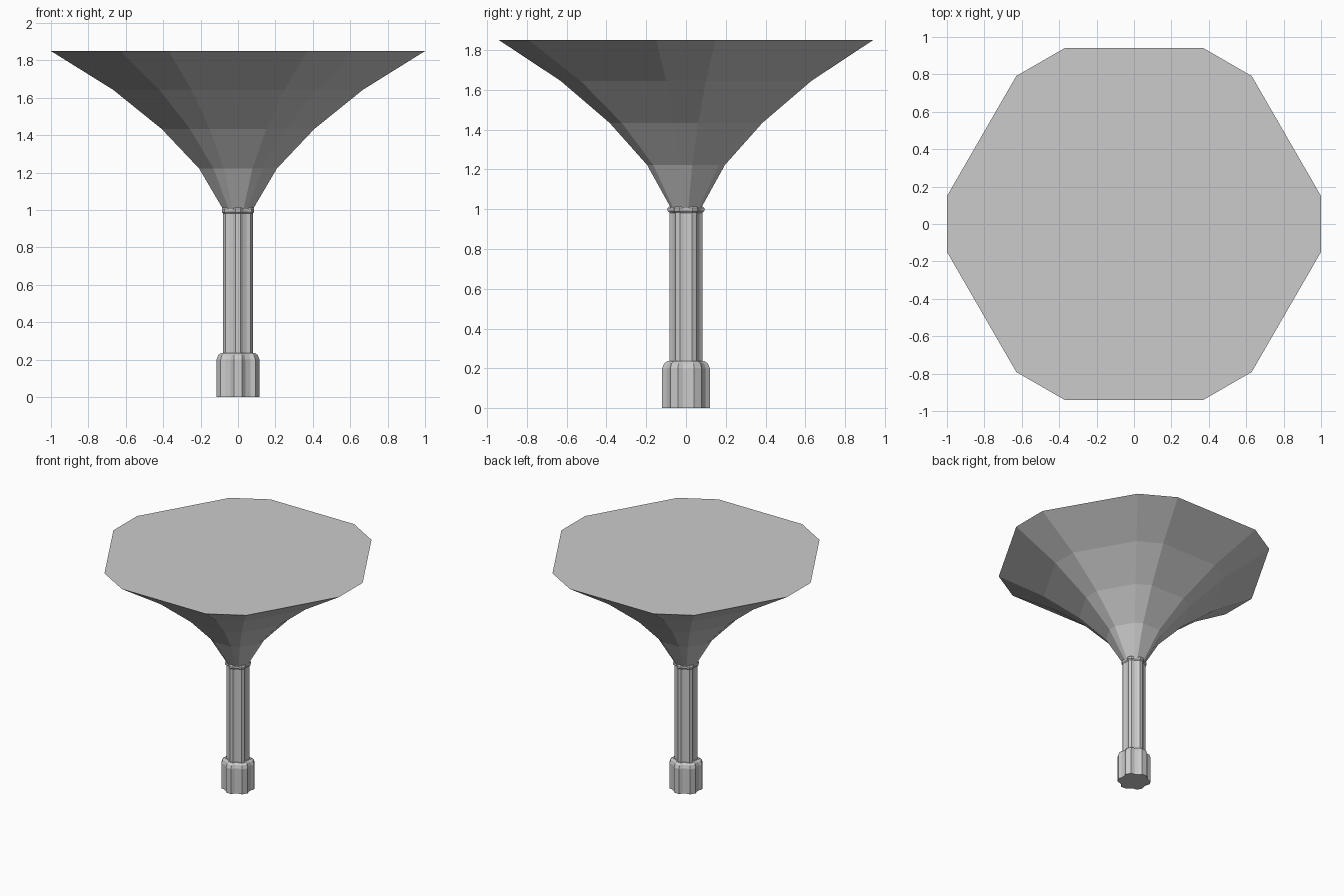
import bpy
from math import cos, sin, radians

if "Cube" in bpy.data.objects:
    bpy.data.objects.remove(bpy.data.objects["Cube"])


def fluted(r, lobe=10.4, depth=0.87):
    """Six flat-faced lobes separated by six shallow grooves."""
    pts = []
    for k in range(6):
        a = 60 * k
        for ang, rad in ((a - 8.5, r * depth), (a + 8.5, r * depth),
                         (a + 30 - lobe, r), (a + 30 + lobe, r)):
            pts.append((rad * cos(radians(ang)), rad * sin(radians(ang))))
    return pts


def clipped_hexagon(r):
    """Hexagon with clipped corners."""
    return [(r * cos(radians(60 * k + s)), r * sin(radians(60 * k + s)))
            for k in range(6) for s in (-8.5, 8.5)]


def loft(name, rings):
    """Join a stack of (outline, height) rings and cap both ends."""
    n = len(rings[0][0])
    verts = [(x, y, z) for outline, z in rings for x, y in outline]
    faces = [tuple(reversed(range(n))),
             tuple(range((len(rings) - 1) * n, len(rings) * n))]
    for i in range(len(rings) - 1):
        for j in range(n):
            k = (j + 1) % n
            faces.append((i * n + j, i * n + k, (i + 1) * n + k, (i + 1) * n + j))
    mesh = bpy.data.meshes.new(name)
    mesh.from_pydata(verts, [], faces)
    mesh.update()
    obj = bpy.data.objects.new(name, mesh)
    bpy.context.collection.objects.link(obj)
    return obj


# Fluted foot with a chamfered top
loft("column_foot", [(fluted(0.122), 0), (fluted(0.122), 0.2),
                     (fluted(0.112), 0.225), (fluted(0.095), 0.237)])

# Slim fluted shaft
loft("column_shaft", [(fluted(0.085, 8.5), 0.22), (fluted(0.085, 8.5), 1.0)])

# Thin rounded collar under the flare
loft("column_collar", [(fluted(0.085, 9), 0.982), (fluted(0.093, 9), 0.99),
                       (fluted(0.093, 9), 1.005), (fluted(0.085, 9), 1.013)])

# Flared twelve-sided canopy with a flat top
profile = [(0.078, 1.0), (0.21, 1.222), (0.412, 1.433), (0.675, 1.643), (1.011, 1.85)]
loft("flared_canopy", [(clipped_hexagon(r), z) for r, z in profile])
